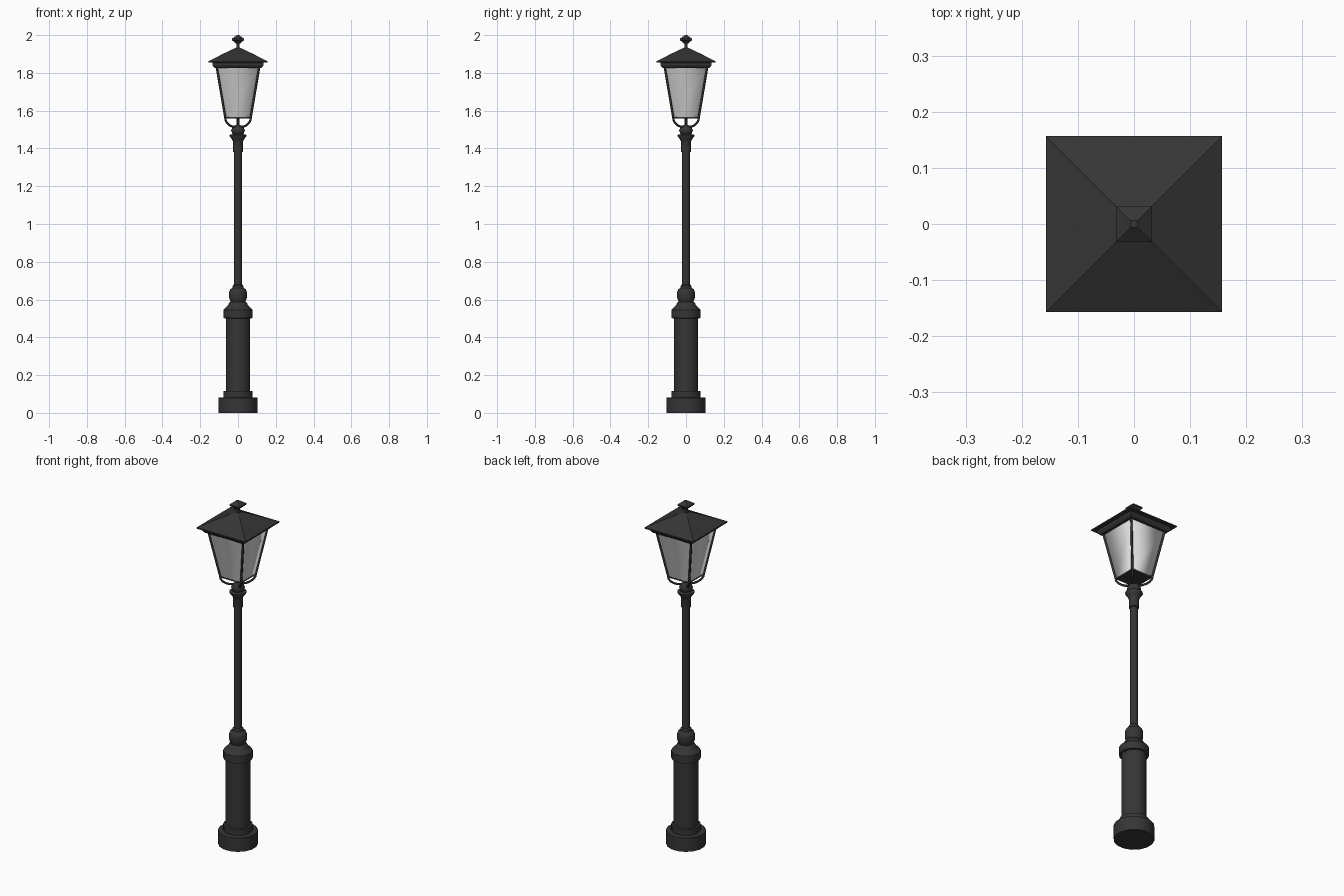
import bpy, bmesh, math

if "Cube" in bpy.data.objects:
    bpy.data.objects.remove(bpy.data.objects["Cube"])


def material(name, rgb):
    m = bpy.data.materials.new(name)
    m.diffuse_color = (*rgb, 1)
    m.use_nodes = True
    m.node_tree.nodes["Principled BSDF"].inputs["Base Color"].default_value = m.diffuse_color
    return m


BLACK = material("black_iron", (0.036, 0.036, 0.036))
GLASS = material("frosted_glass", (0.74, 0.74, 0.74))


def finish(obj, mat, angle):
    obj.data.materials.append(mat)
    bpy.ops.object.select_all(action='DESELECT')
    obj.select_set(True)
    bpy.context.view_layer.objects.active = obj
    if angle:
        bpy.ops.object.shade_smooth_by_angle(angle=math.radians(angle))


def lathe(name, profile, sides=16, mat=BLACK, angle=40, caps=True):
    """Stack rings of (half width, z); four sides give a square section."""
    bm = bmesh.new()
    k = math.sqrt(2) if sides == 4 else 1
    rings = []
    for r, z in profile:
        ring = []
        for i in range(sides):
            a = 2 * math.pi * (i + 0.5) / sides
            ring.append(bm.verts.new((r * k * math.cos(a), r * k * math.sin(a), z)))
        rings.append(ring)
    for lo, hi in zip(rings, rings[1:]):
        for i in range(sides):
            j = (i + 1) % sides
            bm.faces.new((lo[i], lo[j], hi[j], hi[i]))
    if caps:
        bm.faces.new(rings[0][::-1])
        bm.faces.new(rings[-1])
    me = bpy.data.meshes.new(name)
    bm.to_mesh(me)
    bm.free()
    obj = bpy.data.objects.new(name, me)
    bpy.context.collection.objects.link(obj)
    finish(obj, mat, angle)
    return obj


# Foot, pedestal and its collar
lathe("foot", [(0.106, 0), (0.106, 0.08), (0.078, 0.082), (0.078, 0.115), (0.066, 0.117)])
lathe("pedestal", [(0.066, 0.11), (0.066, 0.505)])
lathe("pedestal_collar", [(0.066, 0.5), (0.078, 0.502), (0.078, 0.545), (0.068, 0.555),
                          (0.053, 0.57), (0.048, 0.583), (0.036, 0.59)])

# Bulb at the foot of the pole
lathe("pole_bulb", [(0.036, 0.58), (0.042, 0.592), (0.048, 0.61), (0.048, 0.64),
                    (0.042, 0.655), (0.03, 0.662), (0.028, 0.675), (0.021, 0.68)])
lathe("pole", [(0.021, 0.67), (0.021, 1.4)])

# Capital and bead under the lantern
lathe("capital", [(0.021, 1.38), (0.026, 1.382), (0.027, 1.435), (0.032, 1.447),
                  (0.046, 1.466), (0.046, 1.472), (0.026, 1.476)])
lathe("bead", [(0.02, 1.47), (0.031, 1.478), (0.037, 1.495), (0.031, 1.512), (0.012, 1.524)])
lathe("lantern_stem", [(0.01, 1.515), (0.01, 1.565)], sides=8)

# Glass body with floor plate
lathe("lantern_floor", [(0.066, 1.558), (0.067, 1.566)], 4, angle=0)
lathe("lantern_glass", [(0.066, 1.564), (0.111, 1.832)], 4, GLASS, 180, caps=False)

# Corner bars that curl inward beneath the lantern to the stem
path = [(0.113, 1.832), (0.069, 1.572), (0.066, 1.55), (0.058, 1.535),
        (0.045, 1.523), (0.03, 1.516), (0.008, 1.516)]
for sx, sy, label in [(1, -1, "front_right"), (-1, -1, "front_left"),
                      (1, 1, "back_right"), (-1, 1, "back_left")]:
    cu = bpy.data.curves.new("corner_bar_" + label, 'CURVE')
    cu.dimensions = '3D'
    cu.bevel_depth = 0.006
    cu.bevel_resolution = 1
    cu.use_fill_caps = True
    sp = cu.splines.new('POLY')
    sp.points.add(len(path) - 1)
    for p, (d, z) in zip(sp.points, path):
        p.co = (sx * d, sy * d, z, 1)
    bar = bpy.data.objects.new("corner_bar_" + label, cu)
    bpy.context.collection.objects.link(bar)
    finish(bar, BLACK, 0)
    bpy.ops.object.convert(target='MESH')

# Stepped rim, pyramid roof and finial
lathe("roof_rim", [(0.124, 1.826), (0.13, 1.832), (0.136, 1.842), (0.136, 1.852), (0.128, 1.858)],
      4, angle=0)
lathe("roof", [(0.157, 1.854), (0.157, 1.861), (0.085, 1.898), (0.03, 1.925), (0.012, 1.932)],
      4, angle=0)
lathe("finial", [(0.012, 1.928), (0.007, 1.94), (0.007, 1.953), (0.015, 1.958), (0.032, 1.974),
                 (0.032, 1.981), (0.014, 1.994), (0.006, 2.0)], 4, angle=0)
